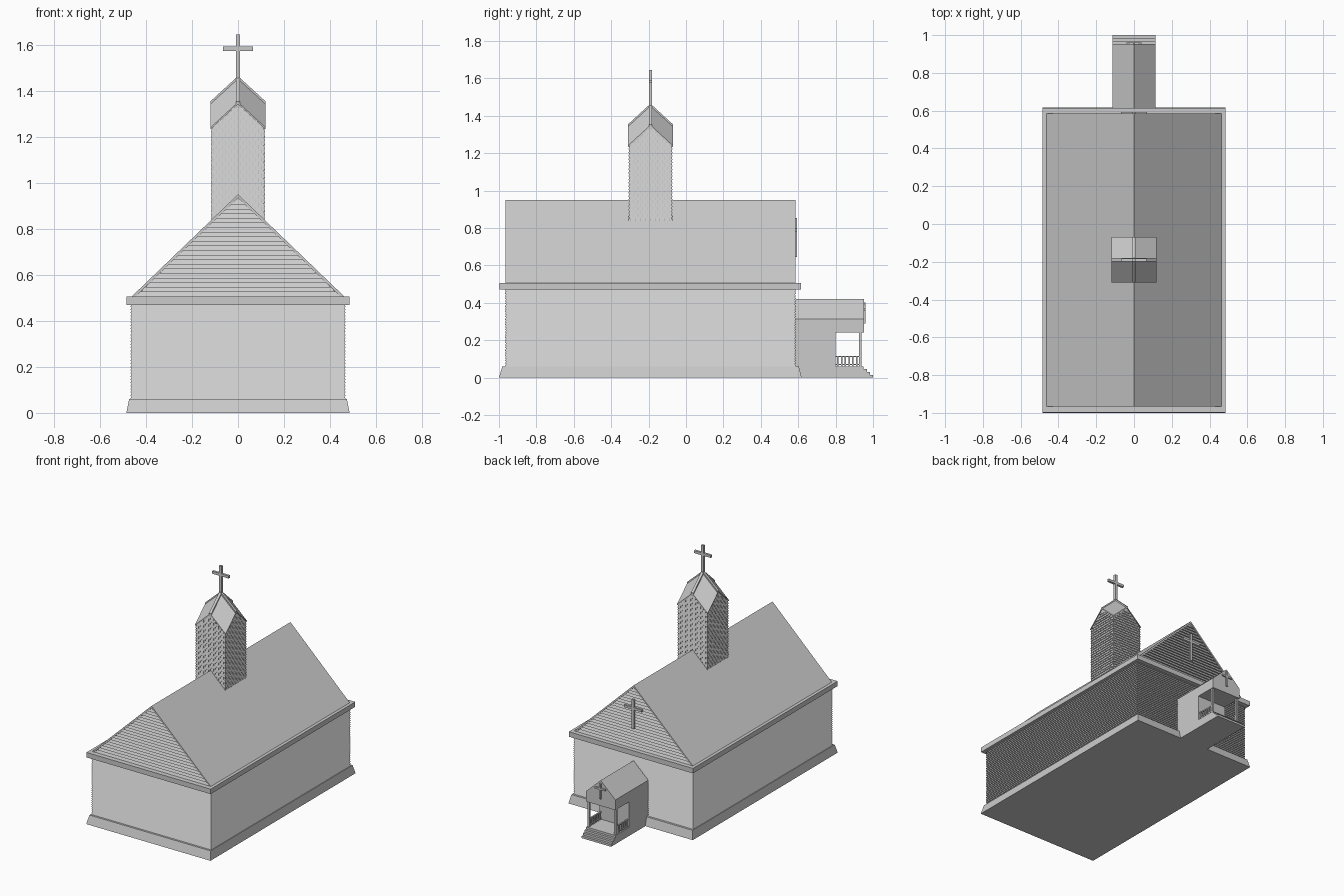
import bpy
import bmesh
from mathutils import Vector

cube = bpy.data.objects.get("Cube")
if cube:
    bpy.data.objects.remove(cube, do_unlink=True)

GREY = (0.6, 0.6, 0.6, 1.0)
mat = bpy.data.materials.new("plain grey")
mat.use_nodes = True
mat.diffuse_color = GREY
mat.node_tree.nodes["Principled BSDF"].inputs["Base Color"].default_value = GREY


def make(name, solids):
    """One object from a list of convex solids, each given by its corner points."""
    bm = bmesh.new()
    for pts in solids:
        part = bmesh.new()
        for p in pts:
            part.verts.new(p)
        bmesh.ops.convex_hull(part, input=part.verts[:])
        bmesh.ops.dissolve_limit(part, angle_limit=0.01, verts=part.verts[:], edges=part.edges[:])
        bmesh.ops.recalc_face_normals(part, faces=part.faces[:])
        tmp = bpy.data.meshes.new("tmp")
        part.to_mesh(tmp)
        part.free()
        bm.from_mesh(tmp)
        bpy.data.meshes.remove(tmp)
    mesh = bpy.data.meshes.new(name)
    bm.to_mesh(mesh)
    bm.free()
    mesh.materials.append(mat)
    obj = bpy.data.objects.new(name, mesh)
    bpy.context.collection.objects.link(obj)
    return obj


def rect(x, y0, y1, z):
    return [(sx * x, y, z) for sx in (-1, 1) for y in (y0, y1)]


def box(x0, x1, y0, y1, z0, z1):
    return [(x, y, z) for x in (x0, x1) for y in (y0, y1) for z in (z0, z1)]


def gabled(x, y0, y1, z0, z_eave, z_ridge):
    ridge = [(0, y0, z_ridge), (0, y1, z_ridge)]
    return rect(x, y0, y1, z0) + rect(x, y0, y1, z_eave) + ridge


def slab(pts, drop):
    return pts + [(p[0], p[1], p[2] - drop) for p in pts]


def cross(name, y, depth, z0, z1, arm_z, arm, w):
    make(name, [box(-w, w, y - depth, y + depth, z0, z1),
                box(-arm, arm, y - depth, y + depth, arm_z - w, arm_z + w)])


# Hall: flared foundation, lapped siding and cornice
FRONT, BACK = -0.965, 0.585
make("foundation", [rect(0.485, -1.0, 0.618, 0) + rect(0.473, -0.982, 0.603, 0.06)])
rows = 30
pitch = (0.475 - 0.06) / rows
siding = []
for i in range(rows):
    z = 0.06 + i * pitch
    siding.append(rect(0.468, FRONT - 0.003, BACK + 0.003, z)
                  + rect(0.462, FRONT + 0.003, BACK - 0.003, z + pitch))
make("wall_siding", siding)
make("cornice", [box(-0.485, 0.485, -0.998, 0.615, 0.47, 0.505)])

# Main roof with lapped boards in both gables
make("gable_core", [gabled(0.45, FRONT + 0.012, BACK - 0.012, 0.5, 0.502, 0.935)])
make("main_roof", [slab([(0, FRONT, 0.95), (0, BACK, 0.95),
                         (s * 0.463, FRONT, 0.505), (s * 0.463, BACK, 0.505)], 0.016)
                   for s in (-1, 1)])
boards = []
rows = 21
pitch = (0.925 - 0.505) / rows
for end, out in ((FRONT, -1), (BACK, 1)):
    inner = end - out * 0.02
    for i in range(rows):
        z = 0.505 + i * pitch
        w0, w1 = [0.45 * (0.937 - h) / 0.437 for h in (z, z + pitch)]
        boards.append(rect(w0, inner, end - out * 0.001, z)
                      + rect(w1, inner, end - out * 0.011, z + pitch))
make("gable_boards", boards)
cross("gable_cross", BACK + 0.003, 0.006, 0.645, 0.853, 0.79, 0.07, 0.008)

# Tower with a four-gabled spire
TY, R = -0.19, 0.117
EAVE, PEAK, APEX = 1.24, 1.35, 1.46
SIDES = [(0, -1), (1, 0), (0, 1), (-1, 0)]


def tower_point(side, across, out, z):
    nx, ny = side
    return (nx * out - ny * across, TY + ny * out + nx * across, z)


core = []
for side in SIDES:
    core += [tower_point(side, R - 0.004, R - 0.004, z) for z in (0.8, EAVE)]
    core.append(tower_point(side, 0, R - 0.004, PEAK - 0.004))
make("tower_core", [core + [(0, TY, APEX - 0.008)]])

# Staggered shingles on each tower face
shingles = []
pitch, width = 0.018, 0.026
for side in SIDES:
    for row in range(27):
        z = 0.84 + row * pitch
        limit = min(R - 0.001, R * (PEAK - z - pitch) / (PEAK - EAVE))
        start = -width * 5 - (row % 2) * width / 2
        for k in range(11):
            a = max(start + k * width, -limit)
            b = min(start + k * width + width - 0.003, limit)
            if b - a < 0.004:
                continue
            shingles.append([tower_point(side, u, o, h) for u in (a, b)
                             for o, h in ((R - 0.008, z), (R + 0.001, z),
                                          (R - 0.008, z + pitch), (R - 0.004, z + pitch))])
make("tower_shingles", shingles)

# Spire planes and the ridge strips between them
planes, strips = [], []
E = R + 0.003
for i, side in enumerate(SIDES):
    nxt = SIDES[(i + 1) % 4]
    planes.append(slab([(0, TY, APEX), tower_point(side, 0, E, PEAK),
                        tower_point(nxt, 0, E, PEAK), tower_point(side, E, E, EAVE)], 0.008))
    strips.append(slab([tower_point(side, u, o, z) for u in (-0.009, 0.009)
                        for o, z in ((0, APEX + 0.004), (E, PEAK + 0.004))], 0.016))
make("spire_roof", planes)
make("spire_ridges", strips)
cross("spire_cross", TY, 0.008, 1.44, 1.645, 1.583, 0.065, 0.009)

# Entrance annex with an open porch
W = 0.115
make("annex_room", [rect(W, 0.57, 0.8, 0) + rect(W, 0.57, 0.8, 0.312)])
make("annex_roof", [gabled(W, 0.57, 0.952, 0.24, 0.312, 0.42)])
make("porch_floor", [box(-W, W, 0.79, 0.95, 0, 0.06)])
make("porch_steps", [box(-W, W, 0.94, 0.95 + 0.0167 * n, 0, 0.06 - 0.015 * n)
                     for n in (1, 2, 3)])
cross("porch_cross", 0.955, 0.006, 0.29, 0.4, 0.362, 0.04, 0.006)

# Porch posts and side railings, mirrored left and right
posts, rails = [], []
for s in (-1, 1):
    x = s * 0.104
    posts.append(box(x - 0.007, x + 0.007, 0.925, 0.939, 0.05, 0.25))
    for z in (0.066, 0.109):
        rails.append(box(x - 0.005, x + 0.005, 0.79, 0.93, z, z + 0.007))
    for k in range(6):
        y = 0.812 + k * 0.02
        rails.append(box(x - 0.004, x + 0.004, y - 0.004, y + 0.004, 0.06, 0.112))
make("porch_posts", posts)
make("porch_railings", rails)
